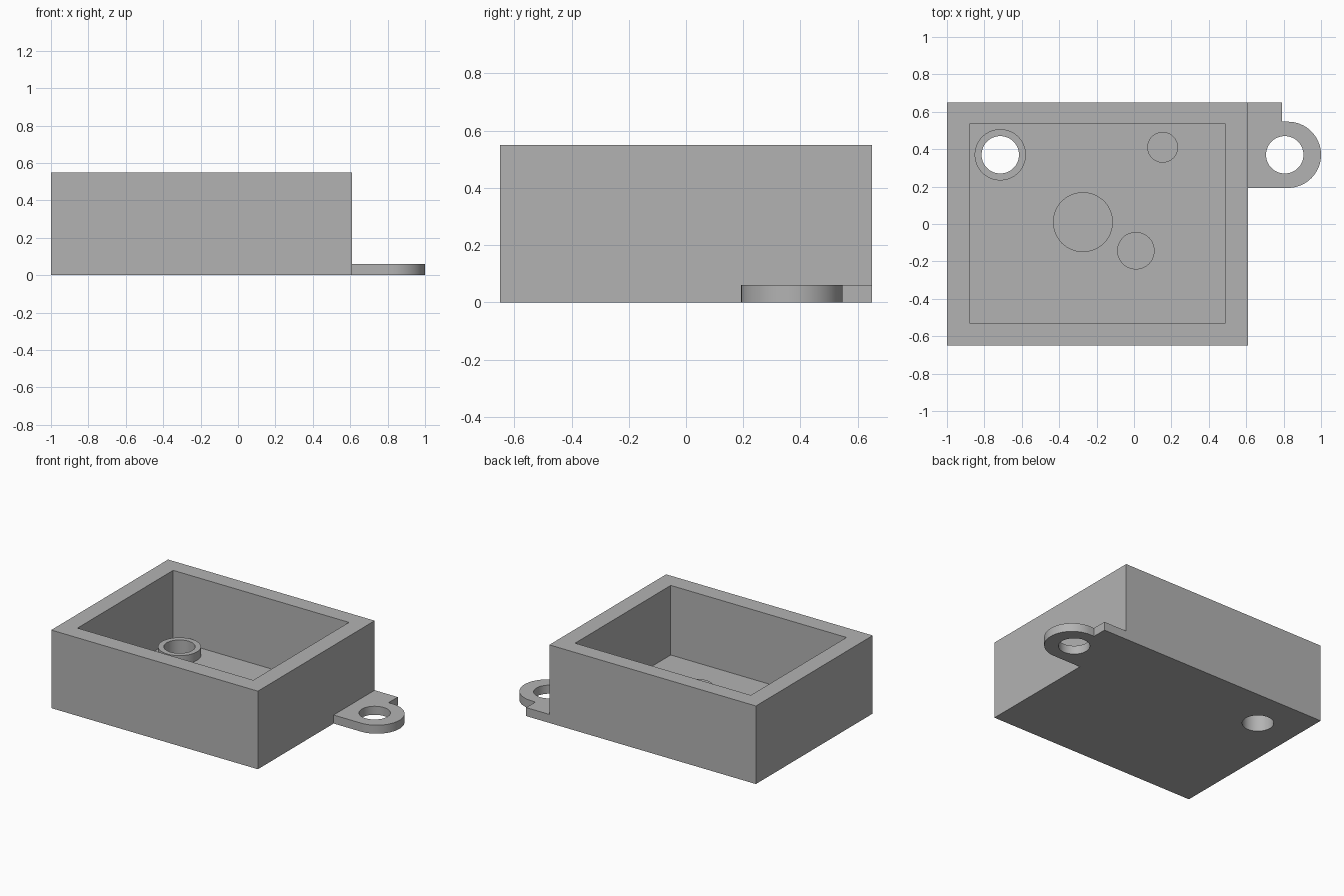
import bpy, bmesh, math
from mathutils import Matrix, Vector

old = bpy.data.objects.get("Cube")
if old:
    bpy.data.objects.remove(old, do_unlink=True)

grey = bpy.data.materials.new("plain grey")
grey.use_nodes = True
colour = (0.45, 0.45, 0.45, 1)
grey.diffuse_color = colour
grey.node_tree.nodes["Principled BSDF"].inputs["Base Color"].default_value = colour

FLOOR = 0.06      # floor and tab thickness
HEIGHT = 0.55
BORE = 0.1        # screw hole radius
HOLE_Y = 0.37


def prism(name, outline, z0, z1):
    """Extrude a counter-clockwise outline from z0 to z1."""
    bm = bmesh.new()
    base = bm.faces.new([bm.verts.new((x, y, z0)) for x, y in outline])
    top = bmesh.ops.extrude_face_region(bm, geom=[base])["geom"]
    verts = [v for v in top if isinstance(v, bmesh.types.BMVert)]
    bmesh.ops.translate(bm, verts=verts, vec=(0, 0, z1 - z0))
    bmesh.ops.recalc_face_normals(bm, faces=bm.faces)
    mesh = bpy.data.meshes.new(name)
    bm.to_mesh(mesh)
    bm.free()
    mesh.materials.append(grey)
    obj = bpy.data.objects.new(name, mesh)
    bpy.context.collection.objects.link(obj)
    return obj


def rect(x0, x1, y0, y1):
    return [(x0, y0), (x1, y0), (x1, y1), (x0, y1)]


def arc(x, y, r, start=0, sweep=360, n=64):
    count = n if sweep == 360 else n + 1
    angles = [math.radians(start + sweep * i / n) for i in range(count)]
    return [(x + r * math.cos(a), y + r * math.sin(a)) for a in angles]


def cut(target, *cutters):
    """Subtract the cutters and bake the result."""
    for c in cutters:
        c.hide_render = True
        mod = target.modifiers.new("cut", "BOOLEAN")
        mod.operation, mod.solver, mod.object = "DIFFERENCE", "EXACT", c
    graph = bpy.context.evaluated_depsgraph_get()
    baked = bpy.data.meshes.new_from_object(target.evaluated_get(graph))
    target.modifiers.clear()
    target.data = baked
    for c in cutters:
        bpy.data.objects.remove(c, do_unlink=True)


def bore(x):
    return prism("bore_cutter", arc(x, HOLE_Y, BORE), -0.1, 0.3)


# Open tray with a screw hole through its floor
tray = prism("tray", rect(-1, 0.61, -0.65, 0.65), 0, HEIGHT)
cavity = prism("cavity_cutter", rect(-0.88, 0.49, -0.53, 0.535), FLOOR, HEIGHT + 0.1)
cut(tray, cavity, bore(-0.715))

# Raised collar around the floor hole
collar = prism("screw_collar", arc(-0.715, HOLE_Y, 0.137), FLOOR, 0.12)
cut(collar, bore(-0.715))

# Round solid bosses on the floor
bosses = [prism(name, arc(x, y, r), FLOOR, 0.12) for name, x, y, r in (
    ("large_boss", -0.273, 0.01, 0.16),
    ("medium_boss", 0.01, -0.143, 0.1),
    ("small_boss", 0.153, 0.41, 0.082))]

# Mounting tab: rounded ear with a square shoulder at the back
ear_r = 0.177
outline = [(0.61, HOLE_Y - ear_r)]
outline += arc(1 - ear_r, HOLE_Y, ear_r, -90, 180, 32)
outline += [(0.79, HOLE_Y + ear_r), (0.79, 0.65), (0.61, 0.65)]
tab = prism("mounting_tab", outline, 0, FLOOR)
cut(tab, bore(0.806))

# Smooth round walls, crisp edges
bpy.ops.object.select_all(action="DESELECT")
for obj in [tray, collar, tab] + bosses:
    obj.select_set(True)
    bpy.context.view_layer.objects.active = obj
bpy.ops.object.shade_smooth_by_angle(angle=math.radians(30))
